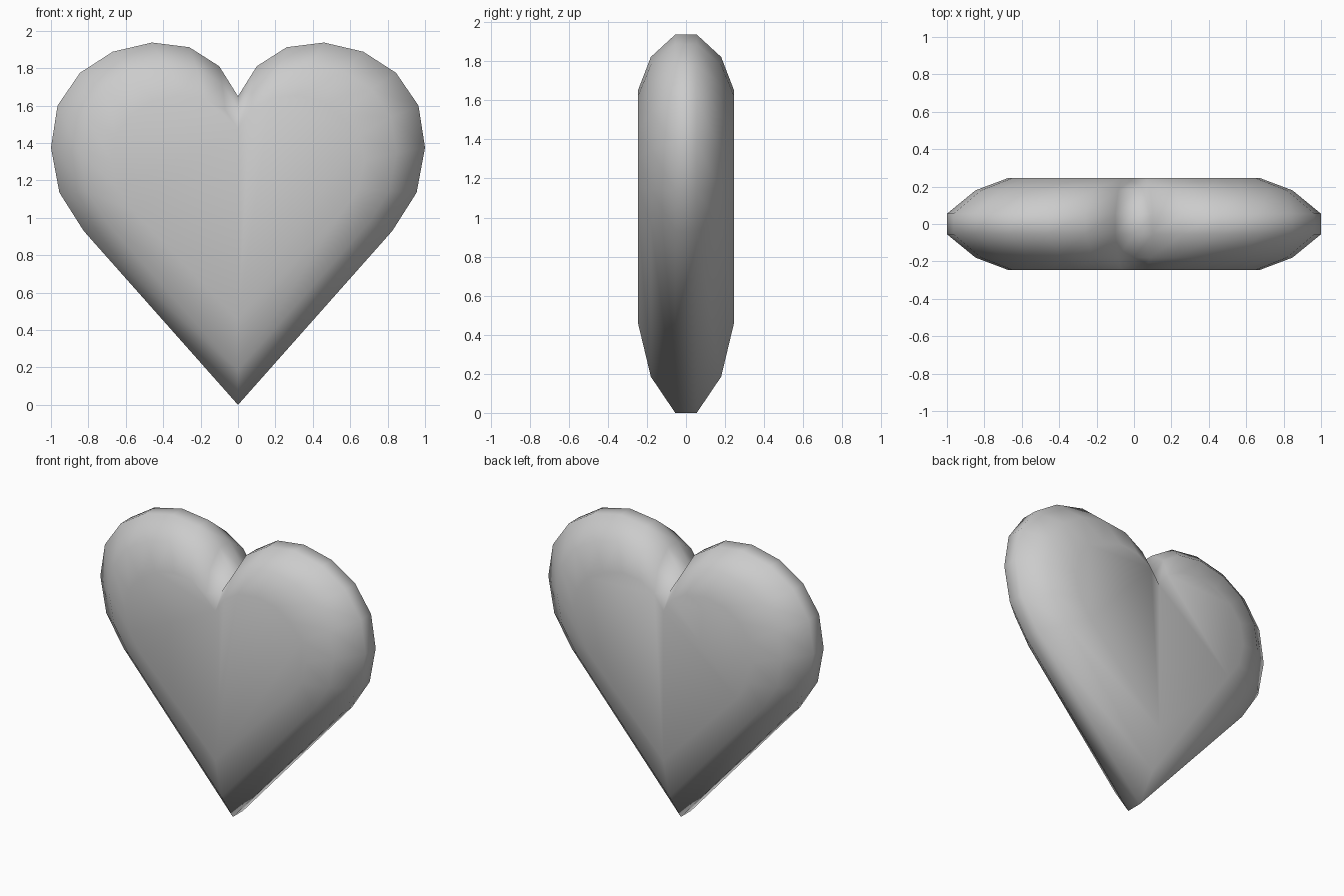
import bpy, bmesh

if "Cube" in bpy.data.objects:
    bpy.data.objects.remove(bpy.data.objects["Cube"])

# Right half of the heart outline (x, z), from notch to tip
half = [(0, 1.65), (0.10, 1.81), (0.26, 1.912), (0.46, 1.937), (0.67, 1.888),
        (0.845, 1.775), (0.965, 1.60), (1.0, 1.375), (0.955, 1.135),
        (0.825, 0.93), (0, 0)]
outline = half + [(-x, z) for x, z in half[-2:0:-1]]

# Layers through the thickness: (y, x scale, z scale) about a pivot height
PIVOT = 1.195
front = [(-0.245, 0.675, 0.618), (-0.18, 0.847, 0.845), (-0.055, 1, 1)]
layers = front + [(-y, sx, sz) for y, sx, sz in reversed(front)]

bm = bmesh.new()
rings = [[bm.verts.new((x * sx, y, PIVOT + (z - PIVOT) * sz)) for x, z in outline]
         for y, sx, sz in layers]

# Rounded rim bands
n = len(outline)
for a, b in zip(rings, rings[1:]):
    for i in range(n):
        j = (i + 1) % n
        bm.faces.new((a[i], a[j], b[j], b[i]))

# Front and back faces, each split down the middle
m = len(half)
for ring in (rings[0], rings[-1]):
    bm.faces.new(ring[:m])
    bm.faces.new(ring[m - 1:] + ring[:1])

bmesh.ops.recalc_face_normals(bm, faces=bm.faces)
for f in bm.faces:
    f.smooth = True

mesh = bpy.data.meshes.new("heart")
bm.to_mesh(mesh)
bm.free()
bpy.context.collection.objects.link(bpy.data.objects.new("heart", mesh))
